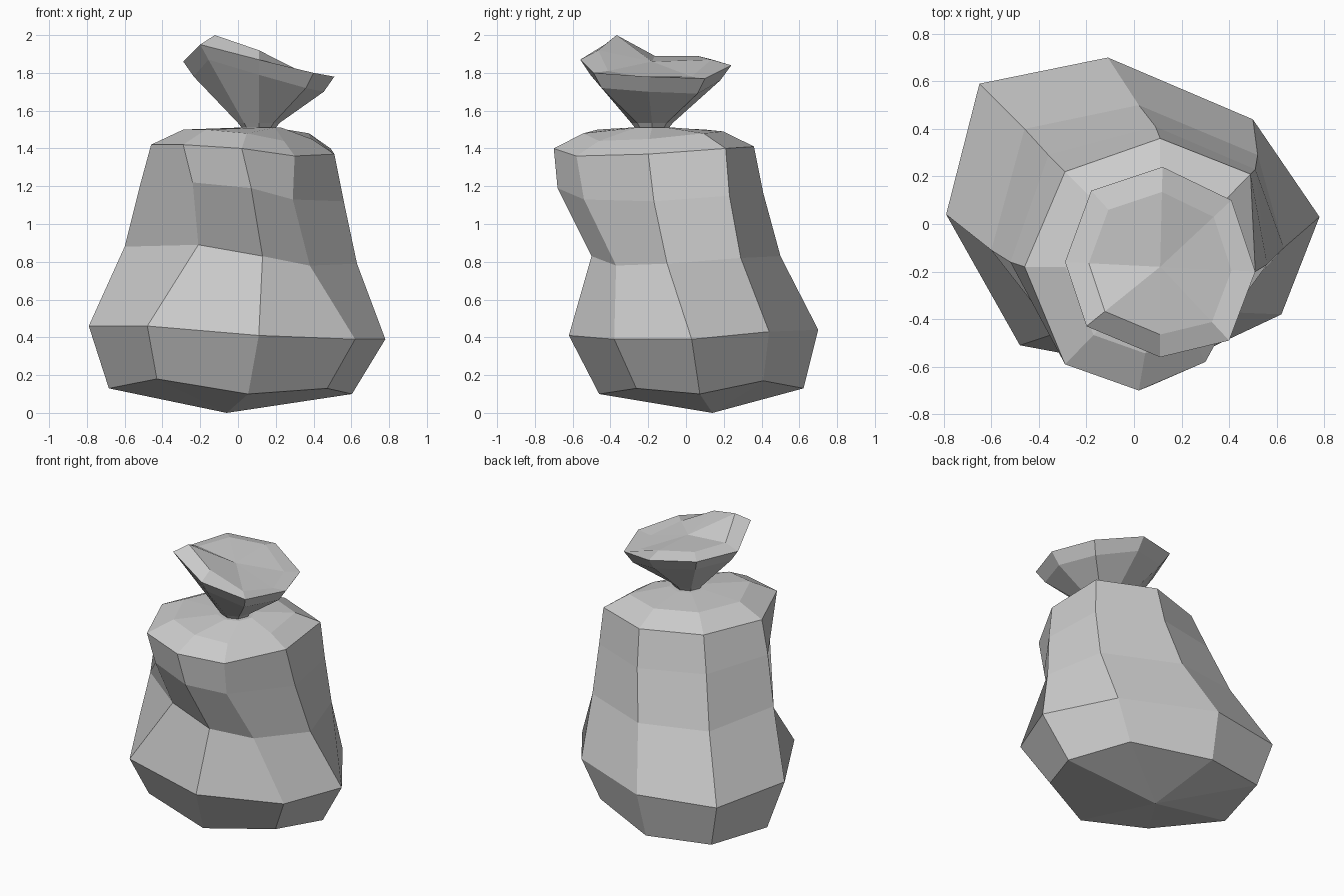
import bpy, bmesh
from math import sin, cos, pi
from mathutils import Vector

if "Cube" in bpy.data.objects:
    bpy.data.objects.remove(bpy.data.objects["Cube"])

# Every ring has 8 points: left, front-left, front, front-right,
# right, back-right, back, back-left.


def ring(*pts):
    return [Vector(p) for p in pts]


def scaled(src, centre, s, dz):
    """Ring scaled in plan about a centre; dz is one drop or one per point."""
    dz = dz if isinstance(dz, (list, tuple)) else [dz] * 8
    return [Vector((centre[0] + (p.x - centre[0]) * s,
                    centre[1] + (p.y - centre[1]) * s, p.z + d))
            for p, d in zip(src, dz)]


def circle(centre, r, z):
    return [Vector((centre[0] + r * cos(pi + i * pi / 4),
                    centre[1] + r * sin(pi + i * pi / 4), z)) for i in range(8)]


def loft(name, rings, bottom, top):
    """Skin the rings and close both ends with a fan to a centre point."""
    bm = bmesh.new()
    loops = [[bm.verts.new(p) for p in r] for r in rings]
    ends = bm.verts.new(bottom), bm.verts.new(top)
    for i in range(8):
        j = (i + 1) % 8
        for a, b in zip(loops, loops[1:]):
            bm.faces.new((a[i], a[j], b[j], b[i]))
        bm.faces.new((loops[0][j], loops[0][i], ends[0]))
        bm.faces.new((loops[-1][i], loops[-1][j], ends[1]))
    bmesh.ops.recalc_face_normals(bm, faces=bm.faces)
    me = bpy.data.meshes.new(name)
    bm.to_mesh(me)
    bm.free()
    ob = bpy.data.objects.new(name, me)
    bpy.context.collection.objects.link(ob)
    return ob


NECK = (0.11, -0.18)

# Sagging sack body
belly = ring((-.79, .04, .46), (-.48, -.51, .46), (.11, -.62, .41), (.62, -.38, .39),
             (.78, .03, .39), (.50, .44, .43), (-.11, .70, .44), (-.65, .59, .45))
waist = ring((-.60, -.11, .88), (-.21, -.42, .89), (.13, -.50, .83), (.38, -.37, .78),
             (.63, -.10, .79), (.52, .29, .82), (.02, .50, .83), (-.46, .40, .86))
chest = ring((-.52, -.16, 1.20), (-.24, -.57, 1.22), (.07, -.68, 1.19), (.29, -.54, 1.13),
             (.56, -.17, 1.12), (.51, .23, 1.15), (.09, .41, 1.16), (-.36, .29, 1.19))
shoulder = ring((-.46, -.18, 1.42), (-.29, -.59, 1.42), (.02, -.70, 1.40), (.30, -.58, 1.36),
                (.51, -.20, 1.37), (.49, .21, 1.40), (.11, .36, 1.41), (-.29, .22, 1.42))
base = scaled(belly, (-.2, .27), .82, [-.33, -.28, -.31, -.26, -.29, -.26, -.31, -.30])
crown = scaled(shoulder, NECK, .70, .08)
loft("sack_body", [base, belly, waist, chest, shoulder, crown, circle(NECK, .12, 1.51)],
     (-.06, .14, 0), (*NECK, 1.51))

# Gathered, flared top above the tie
rim = ring((-.29, -.16, 1.86), (-.20, -.43, 1.95), (.11, -.56, 1.87), (.40, -.49, 1.80),
           (.51, -.20, 1.78), (.41, .10, 1.77), (.12, .24, 1.84), (-.18, .14, 1.87))
flare = scaled(rim, NECK, .86, -.08)
fold = scaled(rim, NECK, .75, [.03, .05, .05, .01, -.01, .01, .03, .02])
loft("tied_top", [circle(NECK, .075, 1.49), circle(NECK, .11, 1.535), flare, rim, fold],
     (*NECK, 1.49), (*NECK, 1.86))
